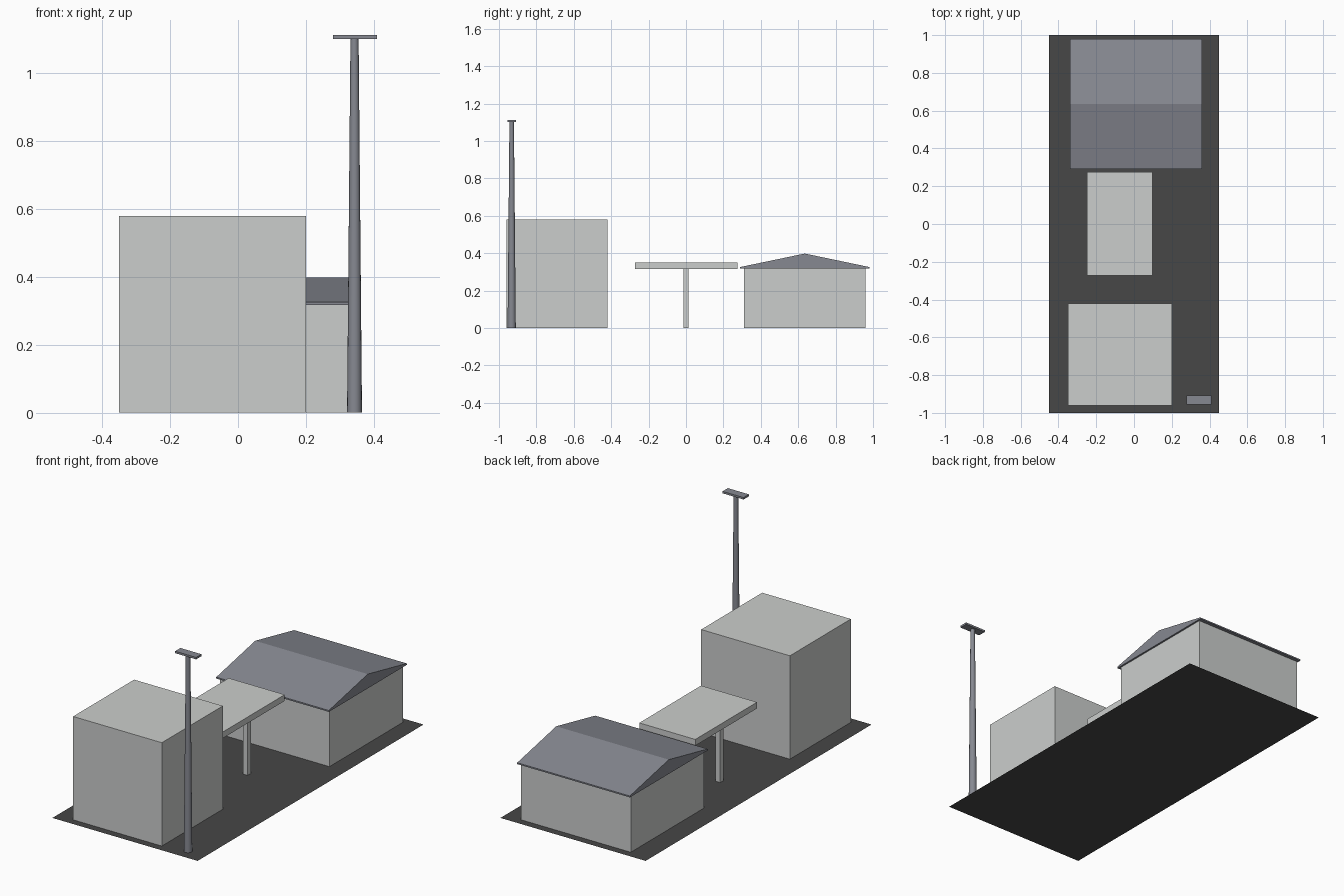
import bpy
import bmesh
from mathutils import Matrix, Vector

cube = bpy.data.objects.get("Cube")
if cube:
    bpy.data.objects.remove(cube, do_unlink=True)


def material(name, colour):
    mat = bpy.data.materials.new(name)
    mat.use_nodes = True
    rgba = (*colour, 1.0)
    mat.diffuse_color = rgba
    mat.node_tree.nodes["Principled BSDF"].inputs["Base Color"].default_value = rgba
    return mat


WALL = material("pale grey wall", (0.60, 0.615, 0.605))
ROOF = material("blue grey metal", (0.24, 0.25, 0.285))
ASPHALT = material("dark asphalt", (0.063, 0.063, 0.063))


def finish(name, bm, mat):
    bmesh.ops.recalc_face_normals(bm, faces=bm.faces)
    mesh = bpy.data.meshes.new(name)
    bm.to_mesh(mesh)
    bm.free()
    mesh.materials.append(mat)
    obj = bpy.data.objects.new(name, mesh)
    bpy.context.collection.objects.link(obj)
    return obj


def box(name, x, y, z, mat):
    """Box given by its (min, max) range on each axis."""
    centre = Vector([sum(r) / 2 for r in (x, y, z)])
    size = [r[1] - r[0] for r in (x, y, z)]
    bm = bmesh.new()
    bmesh.ops.create_cube(bm, size=1, matrix=Matrix.LocRotScale(centre, None, size))
    return finish(name, bm, mat)


def extrude_x(name, profile, x, mat):
    """Closed (y, z) profile swept along x."""
    bm = bmesh.new()
    face = bm.faces.new([bm.verts.new((x[0], y, z)) for y, z in profile])
    swept = bmesh.ops.extrude_face_region(bm, geom=[face], use_keep_orig=True)
    moved = [v for v in swept["geom"] if isinstance(v, bmesh.types.BMVert)]
    bmesh.ops.translate(bm, verts=moved, vec=(x[1] - x[0], 0, 0))
    return finish(name, bm, mat)


BASE = 0.001  # building bases sit just above the paving

# Flat paved lot
bm = bmesh.new()
bmesh.ops.create_grid(bm, x_segments=1, y_segments=1, size=1,
                      matrix=Matrix.Diagonal((0.45, 1, 1, 1)))
lot = finish("ground", bm, ASPHALT)

# Tall block at the front
box("tall_block", (-0.35, 0.20), (-0.96, -0.42), (BASE, 0.58), WALL)

# Canopy on two square posts
box("canopy_slab", (-0.25, 0.097), (-0.272, 0.275), (0.315, 0.35), WALL)
for side, x in (("left", 0.056), ("right", -0.208)):
    box(f"canopy_post_{side}", (x - 0.014, x + 0.014), (-0.014, 0.014), (BASE, 0.315), WALL)

# Low house with a gable roof and thin fascia
box("house_walls", (-0.33, 0.35), (0.31, 0.96), (BASE, 0.318), WALL)
extrude_x("house_roof",
          [(0.29, 0.318), (0.98, 0.318), (0.98, 0.326), (0.635, 0.398), (0.29, 0.326)],
          (-0.338, 0.36), ROOF)

# Tapered sign pole with a flat head
bm = bmesh.new()
bmesh.ops.create_cone(bm, cap_ends=True, segments=16, radius1=0.022, radius2=0.012,
                      depth=1.1, matrix=Matrix.Translation((0.343, -0.932, 0.551)))
pole = finish("pole", bm, ROOF)
for poly in pole.data.polygons:
    poly.use_smooth = abs(poly.normal.z) < 0.5
box("pole_head", (0.279, 0.409), (-0.955, -0.908), (1.101, 1.112), ROOF)
